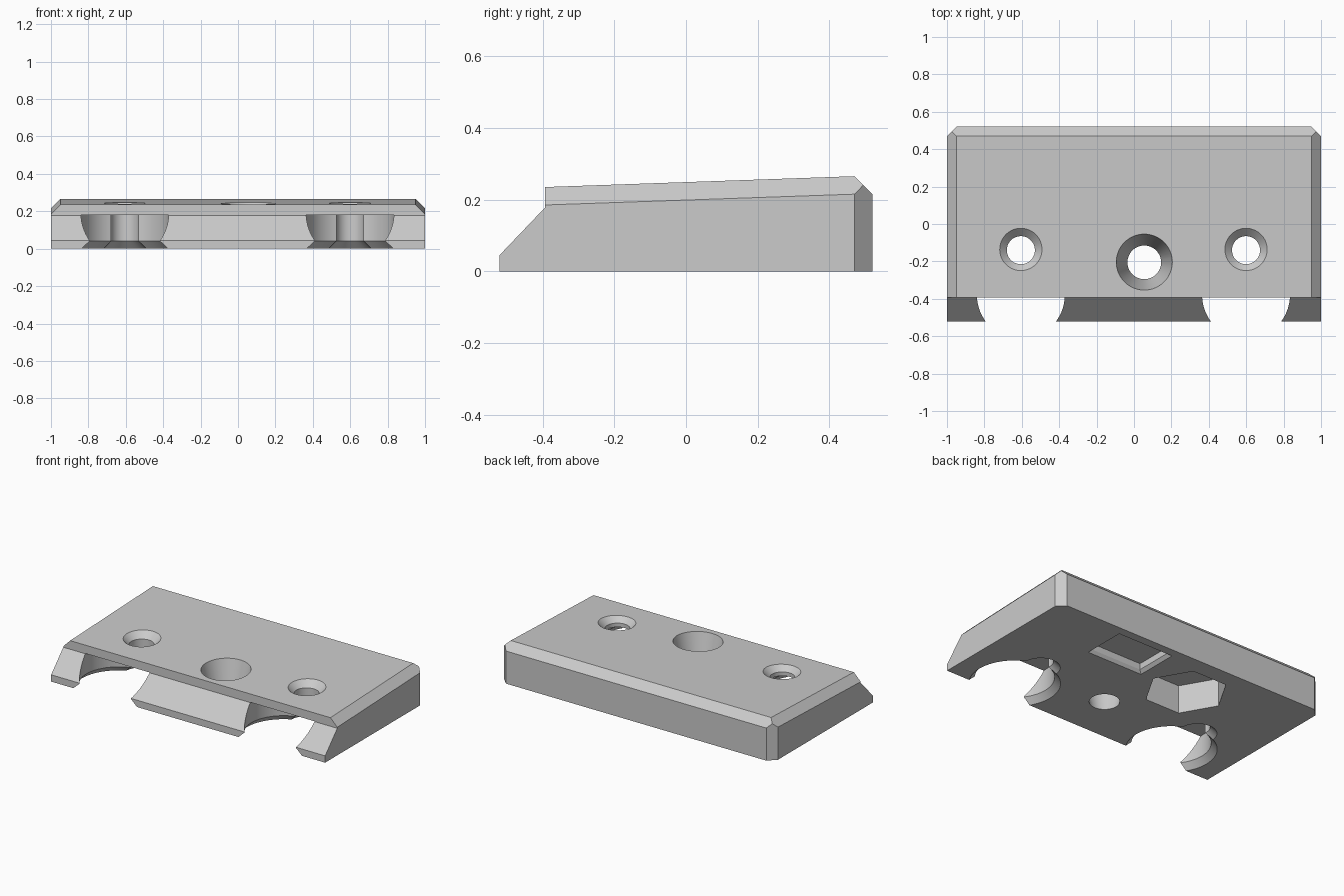
import bpy
import bmesh
import math
from mathutils import Vector

if "Cube" in bpy.data.objects:
    bpy.data.objects.remove(bpy.data.objects["Cube"], do_unlink=True)

grey = bpy.data.materials.new("plain_grey")
grey.use_nodes = True
colour = (0.6, 0.6, 0.6, 1)
grey.diffuse_color = colour
grey.node_tree.nodes["Principled BSDF"].inputs["Base Color"].default_value = colour


def make_object(name, bm):
    bmesh.ops.recalc_face_normals(bm, faces=bm.faces)
    mesh = bpy.data.meshes.new(name)
    bm.to_mesh(mesh)
    bm.free()
    mesh.materials.append(grey)
    obj = bpy.data.objects.new(name, mesh)
    bpy.context.scene.collection.objects.link(obj)
    return obj


def stack(name, x, y, rings, sides=64, turn=0.0, sx=1.0, sy=1.0):
    """Closed solid made from (radius, height) rings around a vertical axis."""
    bm = bmesh.new()
    loops = []
    for radius, z in rings:
        angles = [turn + math.tau * i / sides for i in range(sides)]
        loops.append([bm.verts.new((x + sx * radius * math.cos(a),
                                    y + sy * radius * math.sin(a), z)) for a in angles])
    bm.faces.new(loops[0])
    bm.faces.new(loops[-1])
    for low, high in zip(loops, loops[1:]):
        for i in range(sides):
            j = (i + 1) % sides
            bm.faces.new((low[i], low[j], high[j], high[i]))
    return make_object(name, bm)


# Main plate: side profile extruded across the width
profile = [(-0.52, 0), (0.52, 0), (0.52, 0.267), (-0.393, 0.235),
           (-0.393, 0.178), (-0.52, 0.045)]
bm = bmesh.new()
face = bm.faces.new([bm.verts.new((-1, y, z)) for y, z in profile])
extruded = bmesh.ops.extrude_face_region(bm, geom=[face])
bmesh.ops.translate(bm, vec=(2, 0, 0),
                    verts=[v for v in extruded["geom"] if isinstance(v, bmesh.types.BMVert)])


def chamfer(point, normal):
    cut = bmesh.ops.bisect_plane(bm, geom=bm.verts[:] + bm.edges[:] + bm.faces[:],
                                 plane_co=point, plane_no=Vector(normal), clear_outer=True)
    edges = [e for e in cut["geom_cut"] if isinstance(e, bmesh.types.BMEdge)]
    bmesh.ops.contextual_create(bm, geom=edges)


# Chamfers on the back edge, side edges and back corners
chamfer((0, 0.52, 0.215), (0, 1, 1))
for side in (-1, 1):
    chamfer((side, -0.393, 0.185), (side, -0.035, 1))
    chamfer((side, 0.47, 0), (side, 1, 0))
plate = make_object("plate", bm)

# Cutters: front recesses and countersunk screw holes
cutters = []
for x in (-0.605, 0.599):
    cutters.append(stack("front_recess", x, -0.38,
                         [(0.28, -0.01), (0.235, 0.04), (0.235, 0.18)]))
    cutters.append(stack("screw_hole", x, -0.14,
                         [(0.125, -0.01), (0.075, 0.04), (0.075, 0.206),
                          (0.112, 0.243), (0.132, 0.263)]))

# Tapered centre hole, hexagonal nut pocket and shallow rectangular pocket
cutters.append(stack("centre_hole", 0.055, -0.205, [(0.087, -0.01), (0.09, 0), (0.153, 0.255)]))
cutters.append(stack("nut_pocket", -0.24, 0.19, [(0.25, -0.01), (0.25, 0.185)], sides=6))
half = math.sqrt(2)
cutters.append(stack("shallow_pocket", 0.3, 0.322,
                     [(half * 1.06, -0.01), (half * 0.92, 0.02), (half * 0.92, 0.06)],
                     sides=4, turn=math.pi / 4, sx=0.2, sy=0.14))

for cutter in cutters:
    cutter.hide_render = True
    mod = plate.modifiers.new(cutter.name, "BOOLEAN")
    mod.operation = "DIFFERENCE"
    mod.solver = "EXACT"
    mod.object = cutter

# Bake the cuts, then drop the cutters
bpy.context.view_layer.update()
graph = bpy.context.evaluated_depsgraph_get()
baked = bpy.data.meshes.new_from_object(plate.evaluated_get(graph))
plate.modifiers.clear()
plate.data = baked
for cutter in cutters:
    bpy.data.objects.remove(cutter, do_unlink=True)

bpy.ops.object.select_all(action="DESELECT")
plate.select_set(True)
bpy.context.view_layer.objects.active = plate
bpy.ops.object.shade_smooth_by_angle(angle=math.radians(25))
